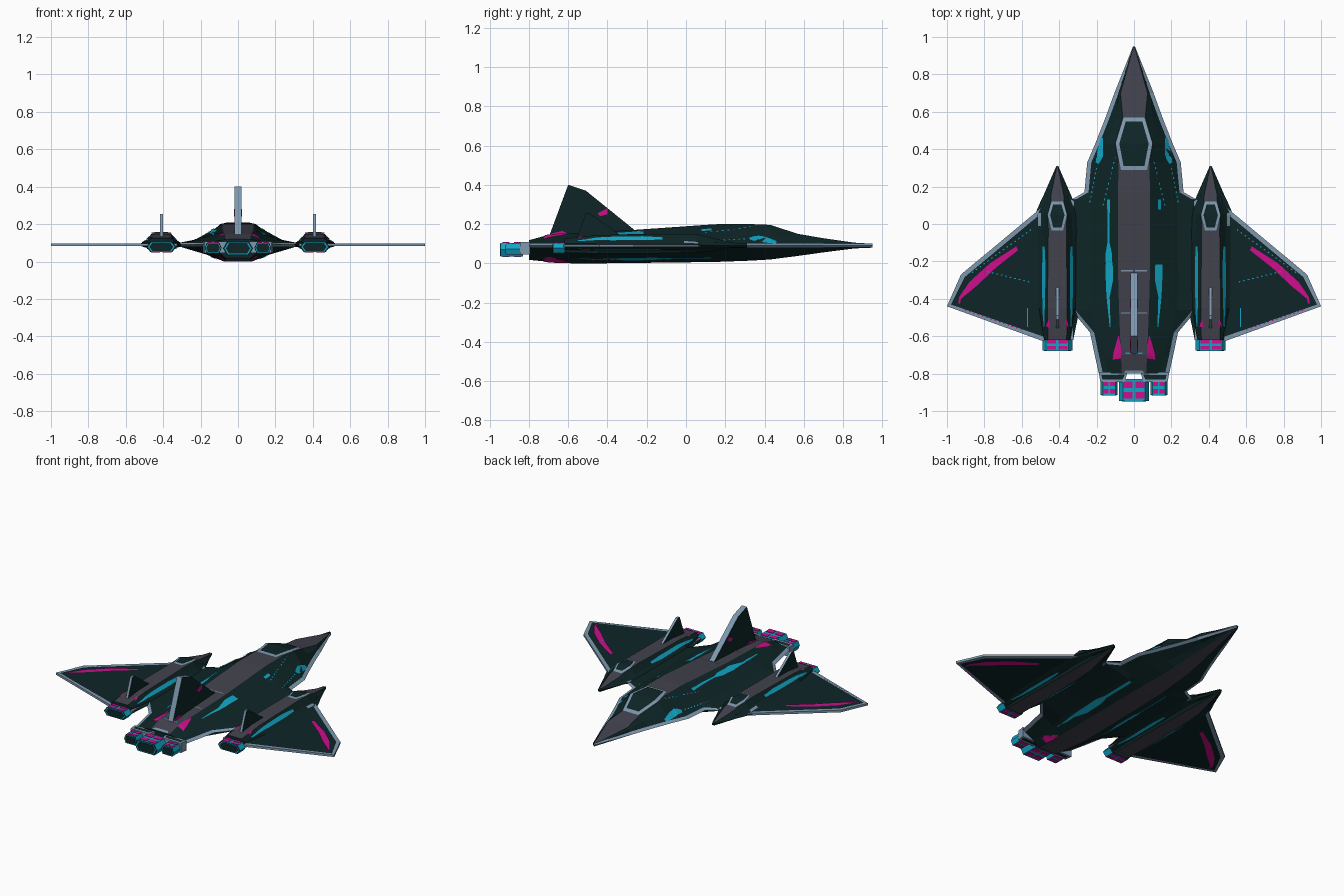
import bpy, bmesh, math
from mathutils import Vector
from mathutils.bvhtree import BVHTree

if "Cube" in bpy.data.objects:
    bpy.data.objects.remove(bpy.data.objects["Cube"])


def material(name, r, g, b):
    m = bpy.data.materials.new(name)
    m.diffuse_color = [(c / 255 / 12.92 if c < 10 else ((c / 255 + .055) / 1.055) ** 2.4)
                       for c in (r, g, b)] + [1]
    m.use_nodes = True
    m.node_tree.nodes["Principled BSDF"].inputs["Base Color"].default_value = m.diffuse_color
    return m


MATS = [material("dark_teal", 14, 37, 38), material("deck_grey", 66, 66, 78),
        material("steel_blue", 125, 152, 174), material("cyan", 16, 166, 198),
        material("magenta", 205, 14, 140)]
TEAL, GREY, STEEL, CYAN, PINK = range(5)
skin_v, skin_f = [], []          # collected hull surface, used to lay plates on it


def make(name, verts, faces, mats, skin=False, fix=True):
    me = bpy.data.meshes.new(name)
    me.from_pydata(verts, [], faces)
    for m in MATS:
        me.materials.append(m)
    me.polygons.foreach_set("material_index", mats)
    if fix:
        bm = bmesh.new()
        bm.from_mesh(me)
        bmesh.ops.recalc_face_normals(bm, faces=bm.faces)
        bm.to_mesh(me)
        bm.free()
    ob = bpy.data.objects.new(name, me)
    bpy.context.collection.objects.link(ob)
    if skin:
        n = len(skin_v)
        skin_v.extend(Vector(v) for v in verts)
        skin_f.extend([i + n for i in f] for f in faces)
    return ob


def loft(name, stations, cx=0, rim=STEEL):
    """Stations: y, deck half-width, deck z, knee half-width, knee z, edge, belly half-width, belly z."""
    verts, faces, mats = [], [], []
    for y, wp, zt, wk, zk, we, wb, zb in stations:
        r = min(.022, we * .25)
        half = [(wp, zt), (wk, zk), (we - r, .1), (we, .09), (we - r, .08),
                (max(wk * .72, wb), zb + .4 * (.09 - zb)), (wb, zb)]
        ring = half + [(-x, z) for x, z in reversed(half)]
        verts += [(cx + x, y, z) for x, z in ring]
    strip = [TEAL, TEAL, rim, rim, TEAL, TEAL, GREY]
    for i in range(len(stations) - 1):
        inner = stations[i][5] > .3 and stations[i + 1][5] > .3
        for j in range(14):
            k = (j + 1) % 14
            faces.append((i * 14 + j, i * 14 + k, i * 14 + 14 + k, i * 14 + 14 + j))
            m = GREY if j == 13 else strip[j if j < 7 else 12 - j]
            mats.append(TEAL if inner and m == STEEL else m)
    n = len(verts)
    faces += [tuple(range(14)), tuple(range(n - 14, n))]
    make(name, verts, faces, mats + [TEAL, TEAL], skin=True)


def prism(name, outline, axis, lo, hi, side, edge, rim=0, skin=False):
    """Extrude a 2D outline along an axis (x, y or z); optional inset rim in the edge colour."""
    put = {0: lambda a, b, t: (t, a, b), 1: lambda a, b, t: (a, t, b), 2: lambda a, b, t: (a, b, t)}[axis]
    n = len(outline)
    verts = [put(a, b, lo) for a, b in outline] + [put(a, b, hi) for a, b in outline]
    faces = [tuple(range(n)), tuple(range(n, 2 * n))]
    faces += [(i, (i + 1) % n, (i + 1) % n + n, i + n) for i in range(n)]
    ob = make(name, verts, faces, [side] * 2 + [edge] * n, skin)
    if rim:
        bm = bmesh.new()
        bm.from_mesh(ob.data)
        bm.faces.ensure_lookup_table()
        for f in bmesh.ops.inset_individual(bm, faces=bm.faces[:2], thickness=rim)["faces"]:
            f.material_index = edge
        bm.to_mesh(ob.data)
        bm.free()
    return ob


def box(name, x0, x1, y0, y1, z0, z1, mat):
    prism(name, [(x0, y0), (x1, y0), (x1, y1), (x0, y1)], 2, z0, z1, mat, mat)


# Central hull
loft("central_hull", [
    (.95, .002, .092, .003, .091, .005, .002, .088),
    (.70, .072, .128, .083, .115, .105, .03, .056),
    (.57, .06, .15, .10, .125, .152, .045, .038),
    (.43, .10, .196, .15, .14, .207, .055, .02),
    (.33, .083, .20, .19, .125, .25, .06, .014),
    (.17, .085, .20, .22, .118, .265, .07, .008),
    (.13, .085, .198, .23, .116, .335, .07, .007),
    (-.27, .085, .17, .235, .116, .335, .075, .002),
    (-.46, .08, .16, .23, .114, .335, .075, 0),
    (-.58, .075, .153, .19, .114, .235, .075, 0),
    (-.70, .07, .145, .16, .112, .21, .07, .008),
    (-.80, .065, .118, .14, .105, .188, .065, .018)])

# Tail prongs either side of the open notch
for s in (-1, 1):
    prism("tail_prong", [(s * .035, -.795), (s * .188, -.795), (s * .18, -.845), (s * .05, -.845)],
          2, .045, .108, TEAL, STEEL, .018)

# Engine pods and wings
for s in (-1, 1):
    loft("engine_pod", [
        (.31, .002, .092, .003, .091, .005, .002, .088),
        (.15, .035, .125, .05, .112, .075, .025, .066),
        (.12, .035, .132, .06, .113, .09, .03, .062),
        (.05, .052, .15, .075, .116, .12, .04, .055),
        (-.03, .048, .15, .08, .116, .125, .045, .052),
        (-.45, .053, .145, .08, .114, .12, .055, .05),
        (-.62, .05, .125, .07, .108, .085, .05, .055)], s * .41, TEAL)
    wing = [(.25, .08), (.335, .13), (.48, .1), (.925, -.27), (1, -.44), (.49, -.625),
            (.325, -.62), (.325, -.46), (.25, -.44)]
    prism("wing", [(s * x, y) for x, y in wing], 2, .083, .097, TEAL, STEEL, .024, True)

# Fins
prism("central_fin", [(-.25, .16), (-.51, .37), (-.60, .40), (-.70, .13)], 0, -.018, .018, TEAL, STEEL)
for s in (-1, 1):
    prism("pod_fin", [(-.33, .14), (-.49, .255), (-.51, .255), (-.56, .12)], 0,
          s * .41 - .008, s * .41 + .008, TEAL, STEEL)
    x = s * .02
    for pts in ([(-.40, .25), (-.40, .28), (-.45, .255), (-.44, .24)],
                [(-.60, .15), (-.63, .165), (-.69, .15), (-.67, .14)]):
        prism("fin_mark", pts, 0, x - .002, x + .002, PINK, PINK)


# Nozzles: hexagonal shell, dark mouth, magenta panels
def nozzle(cx, w, y0, y1, z0, z1):
    zm, d = (z0 + z1) / 2, w * .75

    def hexa(k):
        return [(cx + a * k, zm + (z - zm) * k) for a, z in
                ((-w, zm), (-d, z1), (d, z1), (w, zm), (d, z0), (-d, z0))]
    prism("nozzle_shell", hexa(1), 1, y0, y1, TEAL, CYAN)
    prism("nozzle_mouth", hexa(.8), 1, y0 - .003, y0, TEAL, TEAL)
    prism("nozzle_ring", hexa(.9), 1, y0 - .001, y0 + .004, CYAN, CYAN)
    step = (y1 - y0) / 2
    for i in range(2):
        for s in (-1, 1):
            for z in (z0, z1):
                xa, xb = sorted((cx + s * d * .12, cx + s * d * .92))
                box("nozzle_panel", xa, xb, y0 + i * step + step * .2, y0 + i * step + step * .8,
                    z - .003, z + .003, PINK)


nozzle(0, .08, -.945, -.83, .035, .105)
for s in (-1, 1):
    nozzle(s * .133, .045, -.915, -.835, .045, .1)
    nozzle(s * .41, .08, -.677, -.615, .052, .105)

# Plates laid on the hull surface
tree = BVHTree.FromPolygons(skin_v, skin_f)


def plate(name, rows, mat, under=False, mirror=True, lift=.004, cuts=4):
    """Rows: x0, y0, x1, y1 cross-lines of a ribbon draped on the skin."""
    fine = []
    for a, b in zip(rows, rows[1:]):
        fine += [[p + (q - p) * t / cuts for p, q in zip(a, b)] for t in range(cuts)]
    fine.append(rows[-1])
    for s in ((1, -1) if mirror else (1,)):
        for d in ((-1, 1) if under else (-1,)):
            verts = []
            for x0, y0, x1, y1 in fine:
                for x, y in ((s * x0, y0), (s * x1, y1)):
                    hit = tree.ray_cast(Vector((x, y, -d)), Vector((0, 0, d)))[0]
                    verts.append((x, y, (hit.z if hit else .09) - d * lift))
            faces = [(i, i + 1, i + 3, i + 2) for i in range(0, len(verts) - 2, 2)]
            ob = make(name, verts, faces, [mat] * len(faces), fix=False)
            if ob.data.polygons[0].normal.z * d > 0:
                ob.data.flip_normals()


def line(name, a, b, w, mat, dashes=1, under=False):
    a, b = Vector(a), Vector(b)
    n = (b - a).normalized().orthogonal() * w / 2
    for i in range(dashes):
        p, q = a.lerp(b, i / dashes), a.lerp(b, (i + (.35 if dashes > 1 else 1)) / dashes)
        plate(name, [(*(p - n), *(p + n)), (*(q - n), *(q + n))], mat, under, cuts=1 if dashes > 1 else 4)


def canopy(cx, hexagon, k):
    """Steel frame with dark glass on top; hexagon rows are y, half-width."""
    ym = (hexagon[0][0] + hexagon[-1][0]) / 2
    plate("canopy_frame", [(cx - w, y, cx + w, y) for y, w in hexagon], STEEL, mirror=cx > 0)
    plate("canopy_glass", [(cx - w * k, ym + (y - ym) * (k + .05), cx + w * k, ym + (y - ym) * (k + .05))
                           for y, w in hexagon], TEAL, mirror=cx > 0, lift=.008)


canopy(0, [(.57, .055), (.43, .098), (.29, .07)], .8)
canopy(.41, [(.12, .03), (.05, .052), (-.035, .03)], .74)

# Cyan glow strips on hull, shoulders and pods
plate("hull_strip", [(.128, .13, .145, .13), (.128, -.1, .145, -.1), (.115, -.16, .155, -.16),
                     (.112, -.3, .15, -.34), (.13, -.39, .145, -.41), (.125, -.55, .13, -.55)], CYAN, True)
plate("shoulder_strip", [(.165, .46, .18, .46), (.165, .36, .2, .37), (.19, .32, .205, .33)], CYAN)
for x in (.335, .483):
    plate("pod_strip", [(x - .005, -.12, x + .005, -.12), (x - .01, -.22, x + .008, -.22),
                        (x - .008, -.38, x + .008, -.38), (x - .003, -.55, x + .003, -.55)], CYAN, True)

# Magenta wing slashes and tail flashes
plate("wing_slash", [(.63, -.12, .62, -.14), (.77, -.21, .74, -.235), (.88, -.31, .84, -.33),
                     (.935, -.39, .925, -.4), (.94, -.425, .93, -.425)], PINK, True)
plate("tail_flash", [(.085, -.62, .09, -.62), (.078, -.67, .11, -.69), (.078, -.72, .115, -.725)], PINK)
plate("belly_flash", [(.08, -.6, .085, -.6), (.07, -.66, .11, -.69), (.07, -.72, .1, -.72)], PINK, True, lift=.003)
plate("pod_flash", [(.36, -.51, .365, -.51), (.35, -.55, .37, -.55)], PINK)
plate("pod_flash", [(.455, -.51, .46, -.51), (.45, -.55, .47, -.55)], PINK)

# Fine panel lines
line("wing_line", (.57, -.45), (.57, -.55), .006, CYAN)
line("trailing_line", (.6, -.565), (.92, -.455), .006, PINK, 14, True)
line("wing_dash", (.55, -.03), (.88, -.27), .006, CYAN, 16)
line("wing_dash", (.56, -.31), (.8, -.25), .006, CYAN, 10)
line("hull_dash", (.10, .36), (.17, .08), .006, CYAN, 10)
line("hull_dash", (.2, .3), (.24, .1), .006, CYAN, 8)
line("pod_vent", (.505, .06), (.505, -.01), .014, STEEL)
line("deck_line", (.005, -.25), (.07, -.25), .006, STEEL)
line("deck_line", (.02, -.475), (.07, -.475), .006, STEEL)
line("deck_line", (.01, -.69), (.045, -.69), .008, CYAN)

# Steel lip around the tail notch
plate("notch_lip", [(-.045, -.782, .045, -.782), (-.055, -.799, .055, -.799)], STEEL, mirror=False)
